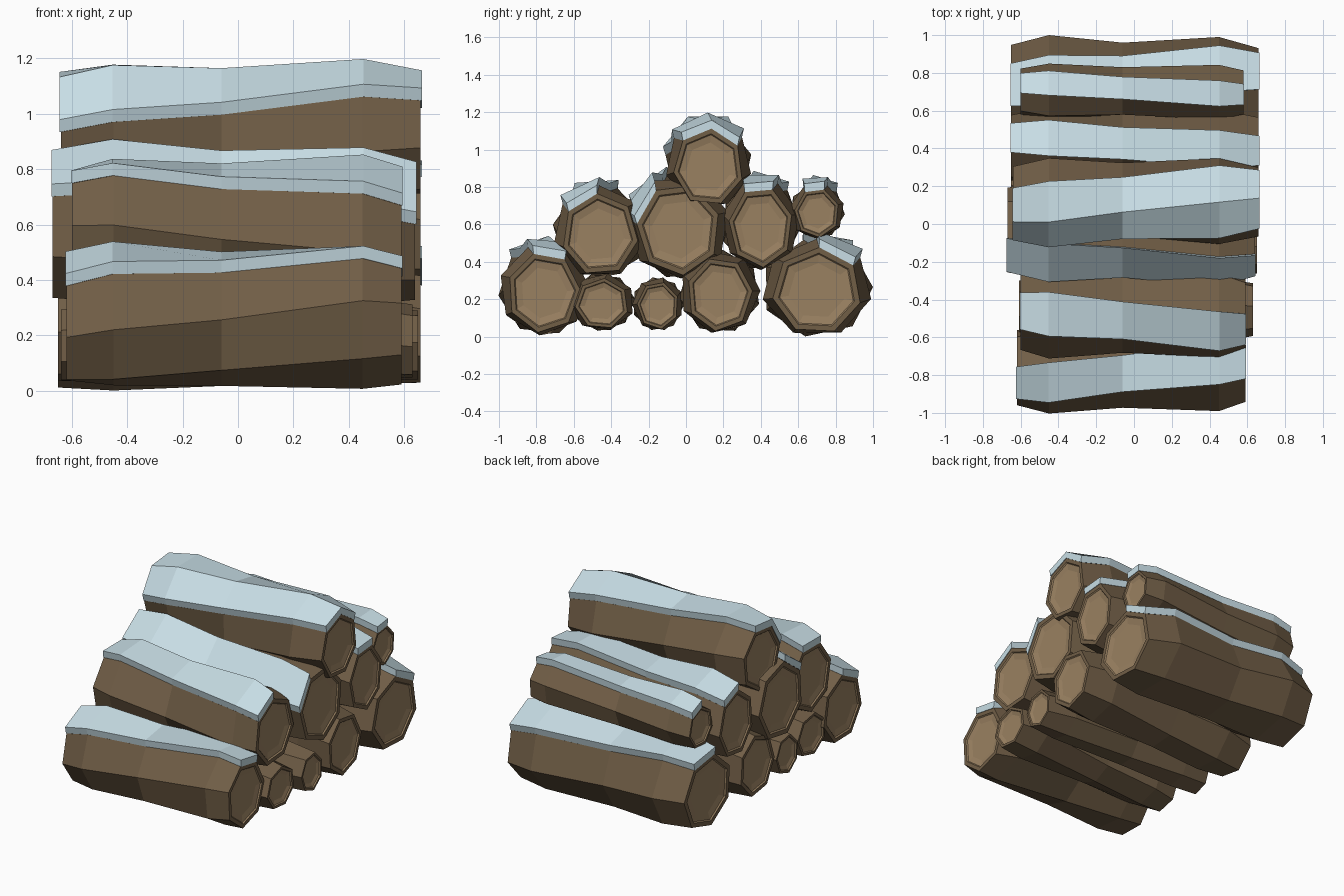
import bpy, bmesh, math

if "Cube" in bpy.data.objects:
    bpy.data.objects.remove(bpy.data.objects["Cube"])


def material(name, rgb):
    m = bpy.data.materials.new(name)
    m.diffuse_color = (*rgb, 1)
    m.use_nodes = True
    m.node_tree.nodes["Principled BSDF"].inputs["Base Color"].default_value = m.diffuse_color
    return m


BARK = material("bark brown", (0.165, 0.112, 0.062))
WOOD = material("cut wood", (0.32, 0.218, 0.12))
SNOW = material("snow", (0.58, 0.73, 0.79))
SIDES = 7
STEP = 2 * math.pi / SIDES


def section(log, x, scale):
    """Seven-sided cross-section (y, z), twisted along x, scaled about a low pivot."""
    _, y, z, ry, rz, start, twist, *_ = log
    a = math.radians(start + twist * x)
    pivot = z - rz * 0.5
    pts = []
    for k in range(SIDES):
        py = y + ry * scale * math.cos(a - k * STEP)
        pz = z + rz * math.sin(a - k * STEP)
        pts.append((py, pivot + (pz - pivot) * (0.4 + 0.6 * scale)))
    return pts


def stations(log):
    """Bulging and pinched stations along the log: (x, scale)."""
    x0, x1 = log[7], log[8]
    return [(x0, 0.83), (-0.45, 1.0), (-0.06, 0.87), (0.45, 0.99), (x1, 0.80)]


def finish(bm, name, mats):
    bmesh.ops.recalc_face_normals(bm, faces=bm.faces)
    me = bpy.data.meshes.new(name)
    bm.to_mesh(me)
    bm.free()
    for m in mats:
        me.materials.append(m)
    bpy.context.collection.objects.link(bpy.data.objects.new(name, me))


def make_log(log):
    bm = bmesh.new()
    rings = [[bm.verts.new((x, *p)) for p in section(log, x, s)]
             for x, s in stations(log)]
    for a, b in zip(rings, rings[1:]):
        for k in range(SIDES):
            j = (k + 1) % SIDES
            bm.faces.new((a[k], a[j], b[j], b[k]))
    # cut ends: bark rim, then a wood face with a sunken centre
    for ring, out in ((rings[0], -1), (rings[-1], 1)):
        cy = sum(v.co.y for v in ring) / SIDES
        cz = sum(v.co.z for v in ring) / SIDES
        prev = ring
        for size, depth, mat in ((0.87, 0.0, 0), (0.84, 0.008, 1), (0.64, 0.016, 1)):
            nxt = [bm.verts.new((v.co.x - out * depth,
                                 cy + (v.co.y - cy) * size,
                                 cz + (v.co.z - cz) * size)) for v in ring]
            for k in range(SIDES):
                j = (k + 1) % SIDES
                bm.faces.new((prev[k], prev[j], nxt[j], nxt[k])).material_index = mat
            prev = nxt
        bm.faces.new(prev).material_index = 1
    finish(bm, log[0] + "_log", [BARK, WOOD])


def make_snow(log):
    """Thick snow slab lying on the first few sides of the log."""
    n = log[9] + 1
    bm = bmesh.new()
    loops = []
    for x, s in stations(log):
        pts = section(log, x, s)[:n]
        x *= 1.006
        low = [bm.verts.new((x, *p)) for p in pts]
        top = [bm.verts.new((x, y + 0.06 * (y - log[1]), z + 0.045)) for y, z in pts]
        loops.append(low + top[::-1])
    m = 2 * n
    for a, b in zip(loops, loops[1:]):
        for k in range(m):
            j = (k + 1) % m
            bm.faces.new((a[k], a[j], b[j], b[k]))
    for lp in (loops[0], loops[-1]):
        for k in range(n - 1):
            bm.faces.new((lp[k], lp[k + 1], lp[m - 2 - k], lp[m - 1 - k]))
    finish(bm, log[0] + "_snow", [SNOW])


# name, centre y, z, radius y, z, first corner angle, twist per unit x,
# x start, x end, snowy sides
LOGS = [
    ("bottom_front", -0.76, 0.25, 0.245, 0.245, 123, -28, -0.62, 0.59, 1),
    ("bottom_small", -0.45, 0.185, 0.18, 0.155, 120, 25, -0.61, 0.63, 0),
    ("bottom_smallest", -0.15, 0.175, 0.14, 0.145, 90, -25, -0.64, 0.65, 0),
    ("bottom_middle", 0.18, 0.24, 0.22, 0.225, 95, 20, -0.65, 0.66, 0),
    ("bottom_back", 0.70, 0.26, 0.30, 0.265, 97, -15, -0.65, 0.66, 1),
    ("middle_front", -0.46, 0.56, 0.255, 0.25, 131, 25, -0.60, 0.59, 1),
    ("middle_centre", -0.04, 0.59, 0.28, 0.28, 162, 18, -0.67, 0.64, 1),
    ("middle_back", 0.40, 0.60, 0.215, 0.245, 108, 18, -0.65, 0.66, 1),
    ("middle_rear", 0.70, 0.67, 0.15, 0.15, 108, 25, -0.60, 0.58, 1),
    ("top", 0.12, 0.92, 0.235, 0.235, 155, -28, -0.64, 0.66, 2),
]

for log in LOGS:
    make_log(log)
    if log[9]:
        make_snow(log)
